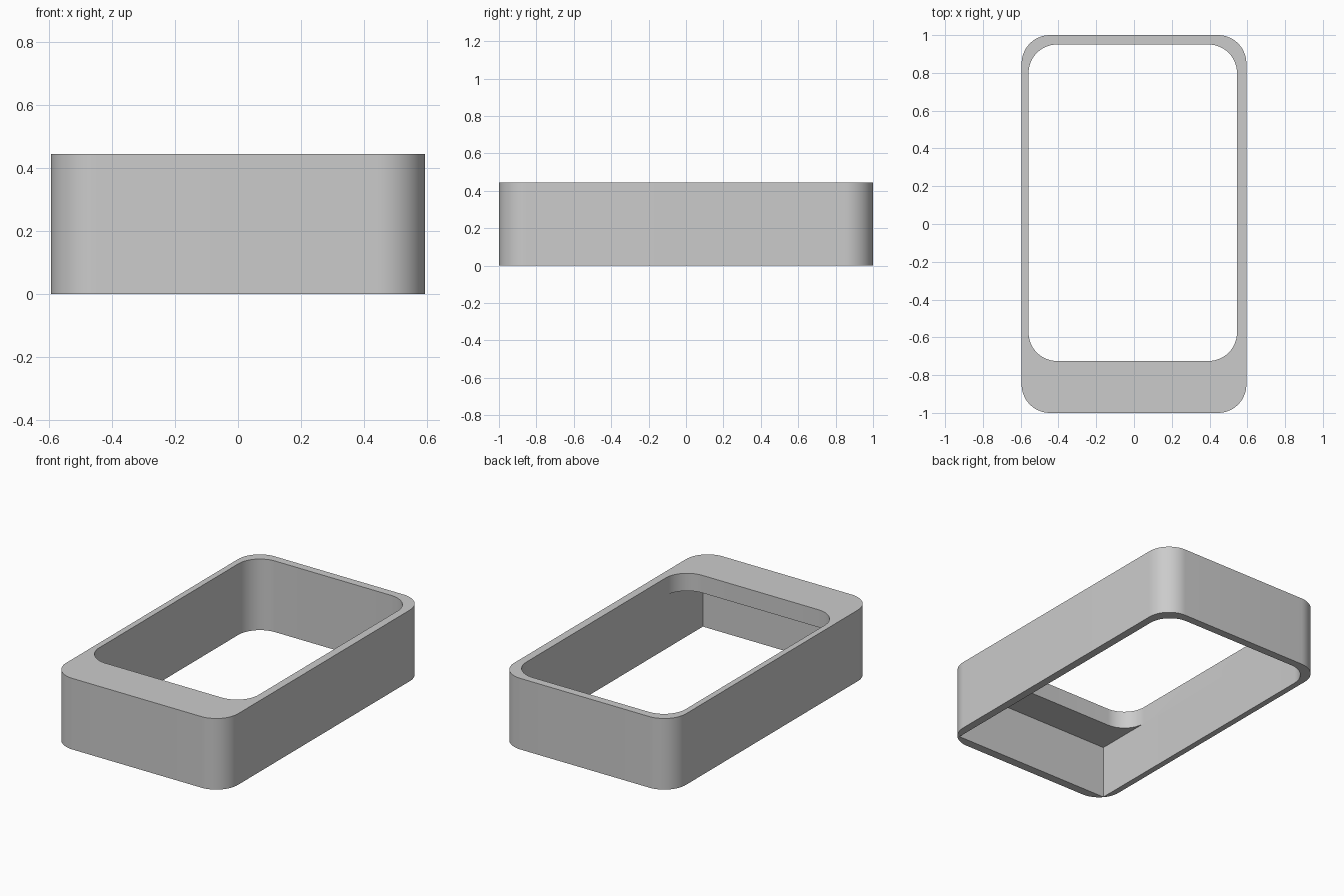
import bpy, bmesh
from math import sin, cos, pi

cube = bpy.data.objects.get("Cube")
if cube:
    bpy.data.objects.remove(cube, do_unlink=True)

HEIGHT, LEDGE_Z = 0.445, 0.335
STEPS = 14  # segments per rounded corner

grey = bpy.data.materials.new("plain_grey")
grey.use_nodes = True
colour = (0.6, 0.6, 0.6, 1)
grey.diffuse_color = colour
grey.node_tree.nodes["Principled BSDF"].inputs["Base Color"].default_value = colour


def outline(x0, x1, y0, y1, back_r, front_r):
    """Counter-clockwise rectangle with separate back and front corner radii."""
    corners = [(x1, y1, -1, -1, back_r), (x0, y1, 1, -1, back_r),
               (x0, y0, 1, 1, front_r), (x1, y0, -1, 1, front_r)]
    points = []
    for k, (x, y, sx, sy, r) in enumerate(corners):
        for i in range(STEPS + 1):
            a = (k + i / STEPS) * pi / 2
            points.append((x + sx * r + r * cos(a), y + sy * r + r * sin(a)))
    return points


# Outer shell, top opening, and the square-fronted pocket under the ledge
outer = outline(-0.595, 0.595, -1, 1, 0.15, 0.15)
opening = outline(-0.558, 0.545, -0.725, 0.95, 0.15, 0.15)
pocket = outline(-0.558, 0.545, -0.945, 0.95, 0.15, 0)

bm = bmesh.new()
rings = [[bm.verts.new((x, y, z)) for x, y in shape] for shape, z in (
    (outer, 0), (outer, HEIGHT), (opening, HEIGHT),
    (opening, LEDGE_Z), (pocket, LEDGE_Z), (pocket, 0))]

# Skin each ring to the next, closing back to the first
for a, b in zip(rings, rings[1:] + rings[:1]):
    for i in range(len(a)):
        j = (i + 1) % len(a)
        bm.faces.new((a[i], a[j], b[j], b[i]))
bmesh.ops.remove_doubles(bm, verts=bm.verts, dist=1e-5)
flat = [f for f in bm.faces if f.calc_area() < 1e-8]
bmesh.ops.delete(bm, geom=flat, context='FACES')

mesh = bpy.data.meshes.new("frame_body")
bm.to_mesh(mesh)
bm.free()
mesh.materials.append(grey)
body = bpy.data.objects.new("frame_body", mesh)
bpy.context.collection.objects.link(body)

# Smooth corners, crisp rims
bpy.ops.object.select_all(action='DESELECT')
body.select_set(True)
bpy.context.view_layer.objects.active = body
bpy.ops.object.shade_smooth_by_angle(angle=pi / 6)
